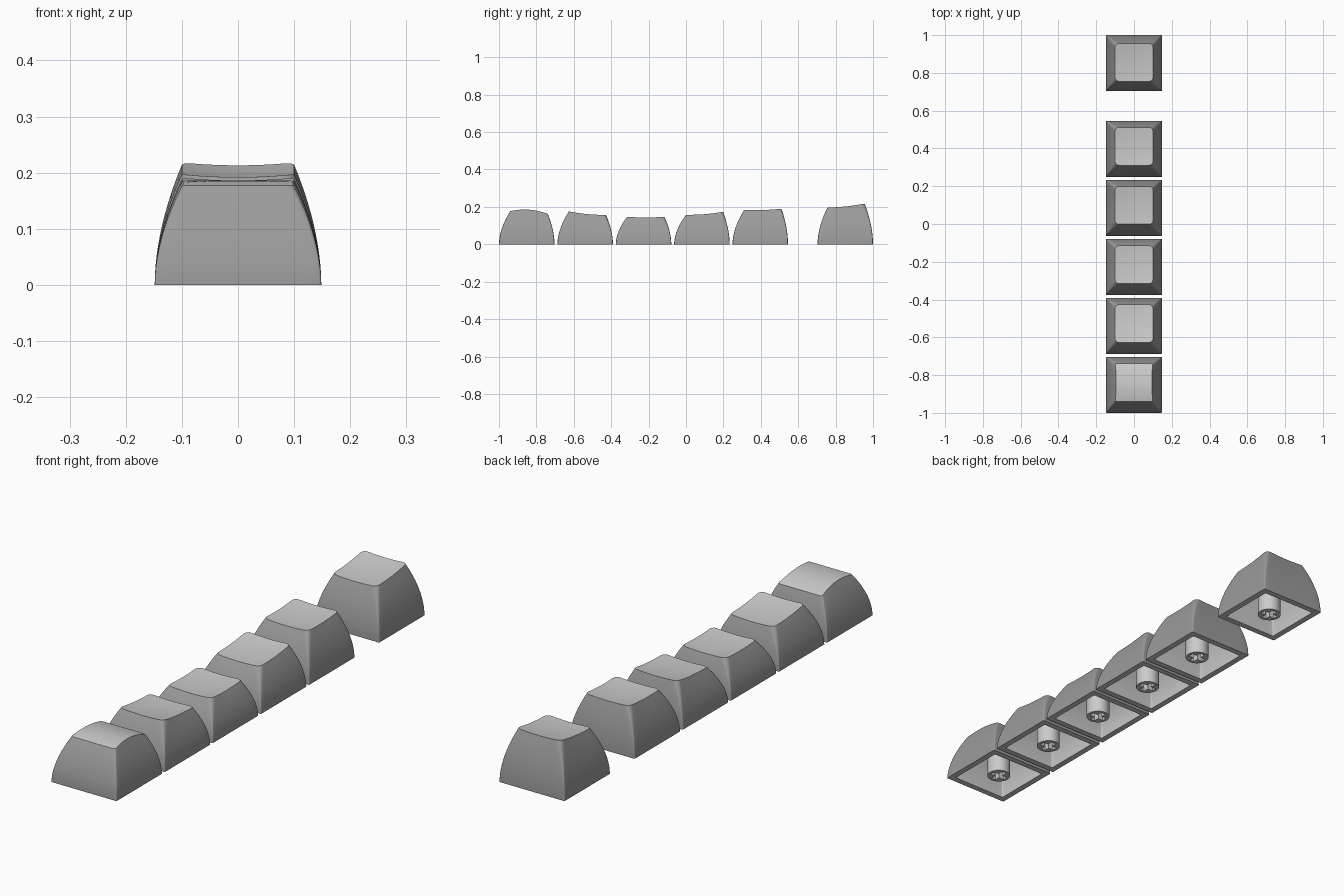
import bpy, bmesh, math

if "Cube" in bpy.data.objects:
    bpy.data.objects.remove(bpy.data.objects["Cube"])

HALF, TOP, WALL = 0.1485, 0.1, 0.025
SIDE, CORNER = 10, 6          # segments per straight side / per corner


def grey(name, v):
    m = bpy.data.materials.new(name)
    m.diffuse_color = (v, v, v, 1)
    m.use_nodes = True
    m.node_tree.nodes["Principled BSDF"].inputs["Base Color"].default_value = m.diffuse_color
    return m


light_grey, dark_grey = grey("light_grey", 0.8), grey("dark_grey", 0.33)


def outline(half, r):
    """Rounded square, always the same point count so outlines can be lofted."""
    pts = []
    c = half - r
    for k in range(4):
        a0 = k * math.pi / 2
        sx, sy = [(1, 1), (-1, 1), (-1, -1), (1, -1)][k]
        nx, ny = [(-1, 1), (-1, -1), (1, -1), (1, 1)][k]
        for i in range(CORNER + 1):
            a = a0 + i / CORNER * math.pi / 2
            pts.append((sx * c + r * math.cos(a), sy * c + r * math.sin(a)))
        ex, ey = pts[-1]
        a1 = a0 + math.pi / 2
        fx, fy = nx * c + r * math.cos(a1), ny * c + r * math.sin(a1)
        for i in range(1, SIDE):
            t = i / SIDE
            pts.append((ex + (fx - ex) * t, ey + (fy - ey) * t))
    return pts


def finish(name, bm):
    bmesh.ops.recalc_face_normals(bm, faces=bm.faces)
    me = bpy.data.meshes.new(name)
    bm.to_mesh(me)
    bm.free()
    ob = bpy.data.objects.new(name, me)
    bpy.context.collection.objects.link(ob)
    return ob


def smooth(ob):
    bpy.ops.object.select_all(action='DESELECT')
    ob.select_set(True)
    bpy.context.view_layer.objects.active = ob
    bpy.ops.object.shade_smooth_by_angle(angle=math.radians(30))


def make_cap(name, cy, shift, zf, zb, domed):
    """Hollow cap: dished or domed top, bowed walls, open underside."""
    def top_z(x, y):
        z = zf + (zb - zf) * (y / TOP + 1) / 2
        u, v = (x / TOP) ** 2, (y / TOP) ** 2
        return z + (0.015 * (1 - v) if domed else 0.005 * (u - 1) + 0.005 * (v - 1))

    top = outline(TOP, 0.01 if domed else 0.02)
    if domed:
        top = [(x * (1 - 0.06 * (1 - (y / TOP) ** 2)), y) for x, y in top]
    roof = min(zf, zb) - 0.03
    rings = []
    # top surface, centre outwards
    for s in (0.12, 0.3, 0.5, 0.7, 0.87, 1):
        rings.append([(x * s, y * s + shift, top_z(x * s, y * s)) for x, y in top])
    # outer walls, top to bottom
    wall_first = len(rings) - 1
    base = outline(HALF, 0.004)
    for i in range(11, -1, -1):
        t = i / 12
        k = t ** 1.85
        rings.append([(bx + (tx - bx) * k, by + (ty + shift - by) * k, t * top_z(tx, ty))
                      for (bx, by), (tx, ty) in zip(base, top)])
    wall_last = len(rings) - 1
    # cavity, rim to roof
    inner0, inner1 = outline(HALF - WALL, 0.004), outline(TOP - 0.02, 0.01)
    for i in range(7):
        t = i / 6
        k = t ** 1.85
        rings.append([(ax + (bx - ax) * k, ay + (by + shift - ay) * k, t * roof)
                      for (ax, ay), (bx, by) in zip(inner0, inner1)])
    bm = bmesh.new()
    loops = [[bm.verts.new((x, y + cy, z)) for x, y, z in ring] for ring in rings]
    n = len(loops[0])
    for r, (a, b) in enumerate(zip(loops, loops[1:])):
        for i in range(n):
            j = (i + 1) % n
            f = bm.faces.new((a[i], a[j], b[j], b[i]))
            f.material_index = int(wall_first <= r < wall_last)
    tip = bm.verts.new((0, cy + shift, top_z(0, 0)))
    for i in range(n):
        bm.faces.new((tip, loops[0][(i + 1) % n], loops[0][i]))
    bm.faces.new(loops[-1])
    cap = finish(name, bm)
    cap.data.materials.append(light_grey)
    cap.data.materials.append(dark_grey)
    smooth(cap)
    return roof


def prism(name, pts, z0, z1, cy):
    bm = bmesh.new()
    f = bm.faces.new([bm.verts.new((x, y + cy, z0)) for x, y in pts])
    ext = bmesh.ops.extrude_face_region(bm, geom=[f], use_keep_orig=True)
    moved = [v for v in ext['geom'] if isinstance(v, bmesh.types.BMVert)]
    bmesh.ops.translate(bm, verts=moved, vec=(0, 0, z1 - z0))
    return finish(name, bm)


def make_stem(name, cy, roof):
    """Round post with a cross-shaped socket in its lower end."""
    circle = [(0.046 * math.cos(i * math.pi / 20), 0.046 * math.sin(i * math.pi / 20))
              for i in range(40)]
    stem = prism(name, circle, 0.0, roof + 0.008, cy)
    L, w = 0.034, 0.0105
    cross = []
    for k in range(4):
        c, s = [(1, 0), (0, 1), (-1, 0), (0, -1)][k]
        cross += [(x * c - y * s, x * s + y * c) for x, y in ((L, -w), (L, w), (w, w))]
    cutter = prism("socket_cutter", cross, -0.02, 0.065, cy)
    cutter.hide_render = True
    mod = stem.modifiers.new("socket", 'BOOLEAN')
    mod.operation, mod.object, mod.solver = 'DIFFERENCE', cutter, 'EXACT'
    bpy.context.view_layer.objects.active = stem
    bpy.ops.object.modifier_apply(modifier=mod.name)
    bpy.data.objects.remove(cutter, do_unlink=True)
    smooth(stem)


# rows front to back: centre y, top shift, front height, back height, domed
ROWS = [(-0.8515, 0.012, 0.177, 0.163, True),
        (-0.539, 0.012, 0.176, 0.157, False),
        (-0.227, 0.012, 0.148, 0.148, False),
        (0.085, 0.014, 0.158, 0.174, False),
        (0.397, 0.014, 0.185, 0.191, False),
        (0.8515, 0.004, 0.197, 0.218, False)]

for n, (cy, shift, zf, zb, domed) in enumerate(ROWS, 1):
    roof = make_cap(f"keycap_row_{n}", cy, shift, zf, zb, domed)
    make_stem(f"stem_row_{n}", cy, roof)
